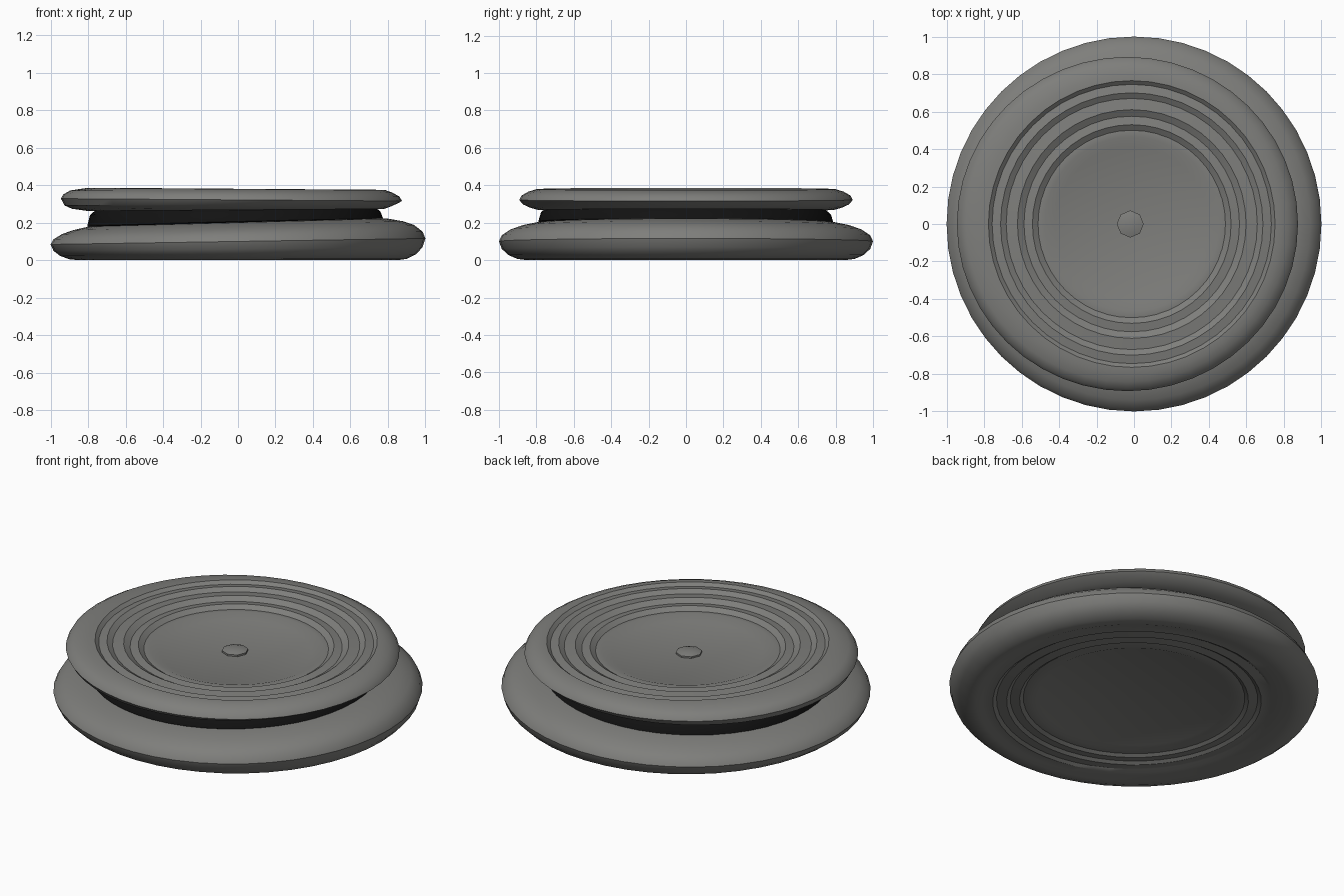
import bpy, bmesh, math

if "Cube" in bpy.data.objects:
    bpy.data.objects.remove(bpy.data.objects["Cube"])


def material(name, color):
    m = bpy.data.materials.new(name)
    m.diffuse_color = (*color, 1)
    m.use_nodes = True
    m.node_tree.nodes["Principled BSDF"].inputs["Base Color"].default_value = m.diffuse_color
    return m


grey = material("warm grey", (0.21, 0.21, 0.20))
black = material("black", (0.006, 0.006, 0.006))


def lathe(name, profile, mat, warp, sides=48):
    """Revolve an (radius, z) profile about z; warp adjusts each point."""
    bm = bmesh.new()
    rings = []
    for r, z in profile:
        if r == 0:
            rings.append([bm.verts.new(warp(0, 0, z, 0))] * sides)
        else:
            rings.append([bm.verts.new(warp(r * math.cos(2 * math.pi * i / sides),
                                            r * math.sin(2 * math.pi * i / sides), z, r))
                          for i in range(sides)])
    for a, b in zip(rings, rings[1:]):
        for i in range(sides):
            j = (i + 1) % sides
            bm.faces.new(list(dict.fromkeys((a[i], a[j], b[j], b[i]))))
    bmesh.ops.recalc_face_normals(bm, faces=bm.faces)
    me = bpy.data.meshes.new(name)
    bm.to_mesh(me)
    bm.free()
    me.materials.append(mat)
    ob = bpy.data.objects.new(name, me)
    bpy.context.collection.objects.link(ob)
    bpy.ops.object.select_all(action='DESELECT')
    ob.select_set(True)
    bpy.context.view_layer.objects.active = ob
    bpy.ops.object.shade_smooth_by_angle(angle=math.radians(35))
    return ob


# lower disc: flat base with recessed rings, slightly tilted top
lower = [(0, 0.036), (0.52, 0.036), (0.55, 0.024), (0.60, 0.030), (0.62, 0.017),
         (0.67, 0.024), (0.69, 0.011), (0.745, 0.017), (0.765, 0.005), (0.82, 0.010),
         (0.85, 0.0), (0.90, 0.006), (0.95, 0.027), (0.985, 0.06), (1.0, 0.10),
         (0.985, 0.132), (0.94, 0.163), (0.88, 0.184), (0.80, 0.20), (0.70, 0.207), (0, 0.207)]
lathe("lower_disc", lower, grey,
      lambda x, y, z, r: (x, y, z + 0.027 * x * min(1, z / 0.17)))

# dark middle spacer
spacer = [(0, 0.19), (0.77, 0.19), (0.79, 0.20), (0.775, 0.25), (0.74, 0.28), (0, 0.28)]
lathe("middle_spacer", spacer, black,
      lambda x, y, z, r: (x - 0.015, y, z + (0.025 if z < 0.24 else 0.012) * x - 0.008 * y))

# upper disc: rounded rim, stepped rings descending to a shallow dish
upper = [(0, 0.272), (0.72, 0.268), (0.79, 0.268), (0.85, 0.280), (0.89, 0.298),
         (0.91, 0.322), (0.897, 0.345), (0.86, 0.366), (0.80, 0.379), (0.765, 0.381),
         (0.745, 0.364), (0.70, 0.372), (0.67, 0.354), (0.61, 0.361), (0.575, 0.341),
         (0.53, 0.348), (0.50, 0.328), (0.465, 0.332), (0.41, 0.312), (0, 0.312)]


def upper_warp(x, y, z, r):
    shift = -0.035 if r > 0.8 else -0.012
    return (x + shift, y * (0.98 if r > 0.8 else 1.0), z - 0.007 * x * (1 if z > 0.3 else -1))


lathe("upper_disc", upper, grey, upper_warp)

# small centre stud
stud = [(0.072, 0.305), (0.072, 0.322), (0.045, 0.330), (0, 0.332)]
lathe("centre_stud", stud, grey, lambda x, y, z, r: (x - 0.02, y, z), 8)
